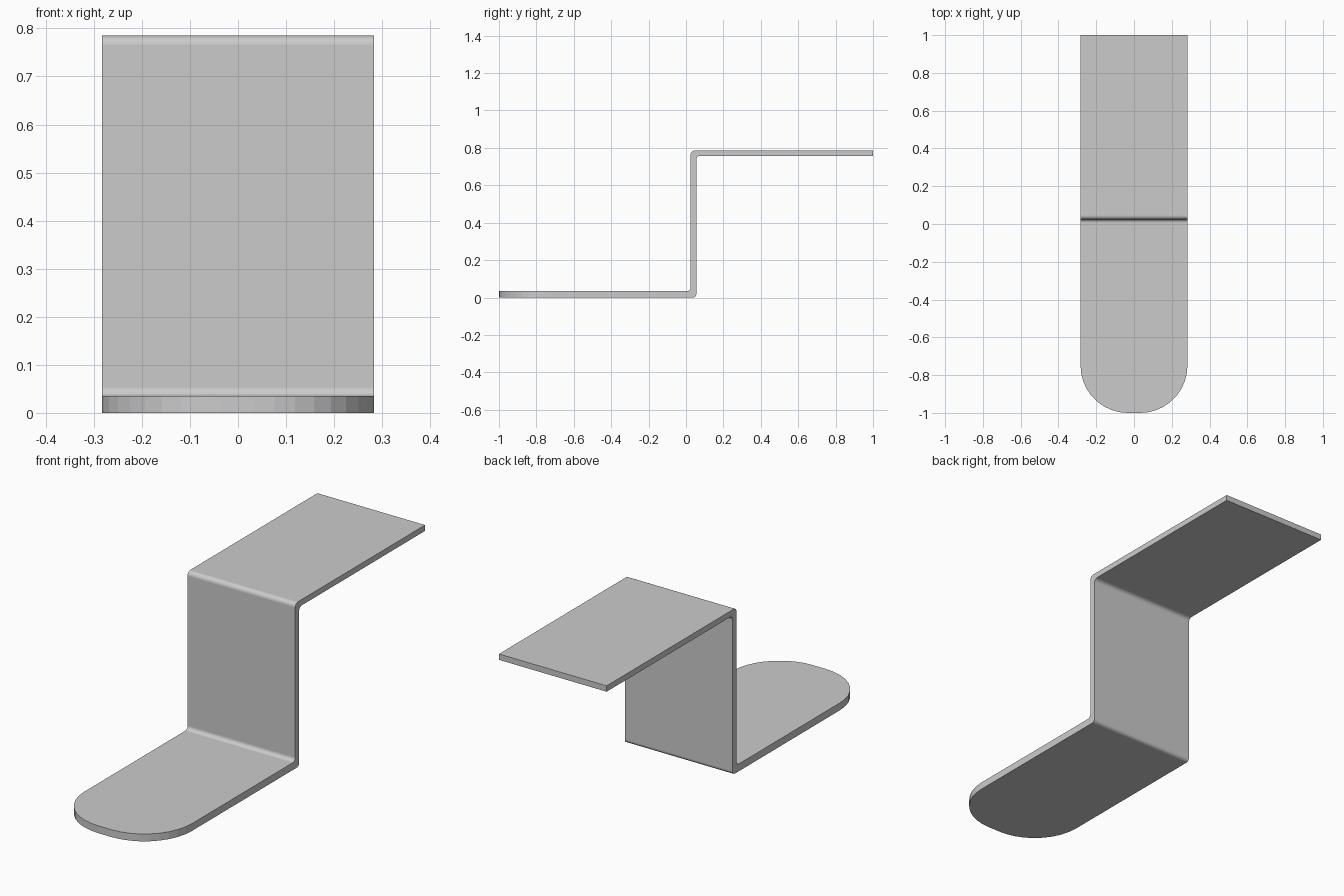
import bpy, bmesh
from math import sin, cos, pi
from mathutils import Vector

cube = bpy.data.objects.get("Cube")
if cube:
    bpy.data.objects.remove(cube, do_unlink=True)

HALF_WIDTH = 0.283
HEIGHT = 0.785
TONGUE_RADIUS = 0.25

# Single flat colour
grey = bpy.data.materials.new("light_grey")
colour = (0.6, 0.6, 0.6, 1)
grey.diffuse_color = colour
grey.use_nodes = True
shader = next(n for n in grey.node_tree.nodes if n.type == 'BSDF_PRINCIPLED')
shader.inputs["Base Color"].default_value = colour

# Side profile (y, z, bend radius) of the folded strip
corners = [
    (-1, 0, 0), (0.055, 0, 0.018), (0.055, HEIGHT - 0.028, 0.02), (1, HEIGHT - 0.028, 0),
    (1, HEIGHT, 0), (0.025, HEIGHT, 0.02), (0.025, 0.035, 0.018), (-1, 0.035, 0),
]


def rounded_profile(points, steps=8):
    """Replace each right-angle corner by a quarter arc of its radius."""
    result = []
    for i, (y, z, r) in enumerate(points):
        here = Vector((y, z))
        if r == 0:
            result.append(here)
            continue
        before = (Vector(points[i - 1][:2]) - here).normalized() * r
        after = (Vector(points[(i + 1) % len(points)][:2]) - here).normalized() * r
        centre = here + before + after
        for s in range(steps + 1):
            a = s / steps * pi / 2
            result.append(centre - after * cos(a) - before * sin(a))
    return result


# Extrude the profile across the width
bm = bmesh.new()
side = bm.faces.new([bm.verts.new((-HALF_WIDTH, p.x, p.y)) for p in rounded_profile(corners)])
extruded = bmesh.ops.extrude_face_region(bm, geom=[side])["geom"]
bmesh.ops.translate(bm, vec=(2 * HALF_WIDTH, 0, 0),
                    verts=[g for g in extruded if isinstance(g, bmesh.types.BMVert)])

# Round the two front corners of the foot
front_edges = [e for e in bm.edges
               if all(v.co.y < -0.99 for v in e.verts)
               and abs(e.verts[0].co.x - e.verts[1].co.x) < 0.001]
bmesh.ops.bevel(bm, geom=front_edges, offset=TONGUE_RADIUS, segments=9,
                profile=0.5, affect='EDGES')
bmesh.ops.recalc_face_normals(bm, faces=bm.faces[:])

# Smooth bends, crisp outline
for face in bm.faces:
    n = face.normal
    face.smooth = abs(n.x) < 0.01 and 0.01 < abs(n.z) < 0.999
    if abs(n.x) > 0.9:
        for edge in face.edges:
            edge.smooth = False

mesh = bpy.data.meshes.new("folded_bracket")
bm.to_mesh(mesh)
bm.free()
mesh.materials.append(grey)
bracket = bpy.data.objects.new("folded_bracket", mesh)
bpy.context.collection.objects.link(bracket)
